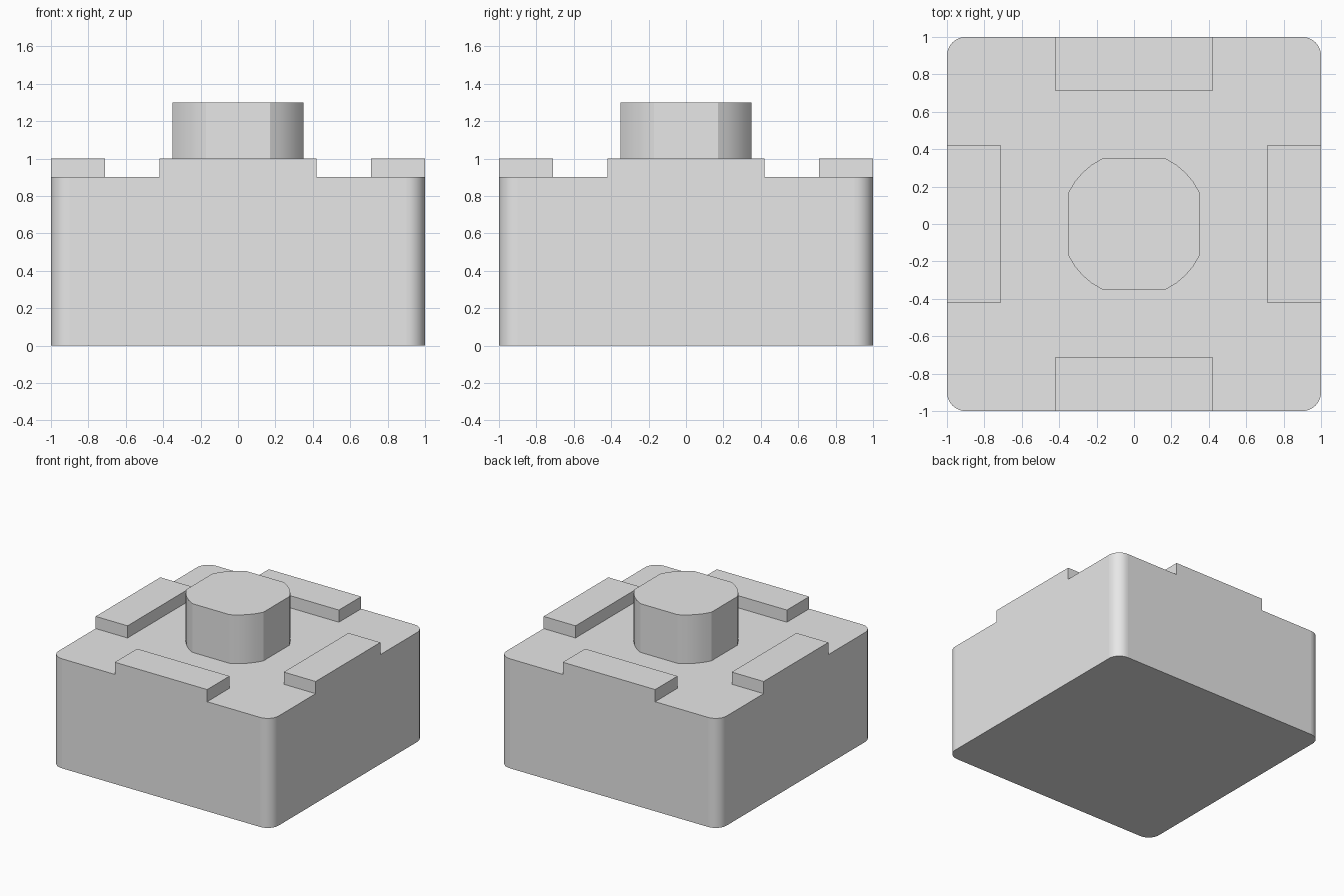
import bpy
import bmesh
from math import atan2, cos, sin, pi, hypot

cube = bpy.data.objects.get("Cube")
if cube:
    bpy.data.objects.remove(cube, do_unlink=True)

grey = bpy.data.materials.new("light_grey")
grey.use_nodes = True
grey.diffuse_color = (0.8, 0.8, 0.8, 1)
grey.node_tree.nodes["Principled BSDF"].inputs["Base Color"].default_value = (0.8, 0.8, 0.8, 1)


def four_fold(points):
    """Repeat the outline of one quadrant around the z axis."""
    outline = []
    for _ in range(4):
        outline += points
        points = [(-y, x) for x, y in points]
    return outline


def arc(cx, cy, radius, start, end, steps):
    angles = [start + (end - start) * i / steps for i in range(steps + 1)]
    return [(cx + radius * cos(a), cy + radius * sin(a)) for a in angles]


def extrude(name, outline, bottom, top):
    bm = bmesh.new()
    base = bm.faces.new([bm.verts.new((x, y, bottom)) for x, y in outline])
    result = bmesh.ops.extrude_face_region(bm, geom=[base], use_keep_orig=True)
    verts = [v for v in result["geom"] if isinstance(v, bmesh.types.BMVert)]
    bmesh.ops.translate(bm, verts=verts, vec=(0, 0, top - bottom))
    bmesh.ops.recalc_face_normals(bm, faces=bm.faces)
    mesh = bpy.data.meshes.new(name)
    bm.to_mesh(mesh)
    bm.free()
    mesh.materials.append(grey)
    obj = bpy.data.objects.new(name, mesh)
    bpy.context.collection.objects.link(obj)
    return obj


def smooth_round_faces(obj):
    """Flat sides stay flat; only the curved corner strips are smooth."""
    for face in obj.data.polygons:
        face.use_smooth = max(abs(c) for c in face.normal) < 0.9999


# Rounded square housing, full height including the edge pads
housing = extrude("housing", four_fold(arc(0.9, 0.9, 0.1, 0, pi / 2, 10)), 0, 1.0)

# Lower the top everywhere except the four edge pads
recess = [(0.71, 0.42), (1.2, 0.42), (1.2, 1.2), (0.42, 1.2), (0.42, 0.71)]
cutter = extrude("recess_cutter", four_fold(recess), 0.9, 1.2)
cutter.hide_render = True
cut = housing.modifiers.new("recess", "BOOLEAN")
cut.operation = "DIFFERENCE"
cut.solver = "EXACT"
cut.object = cutter
bpy.context.view_layer.objects.active = housing
bpy.ops.object.modifier_apply(modifier=cut.name)
bpy.data.objects.remove(cutter, do_unlink=True)
smooth_round_faces(housing)

# Round plunger with four flats
half, flat = 0.35, 0.17
turn = atan2(flat, half)
corner = arc(0, 0, hypot(half, flat), turn, pi / 2 - turn, 4)
plunger = extrude("plunger", four_fold(corner), 0.9, 1.3)
smooth_round_faces(plunger)
